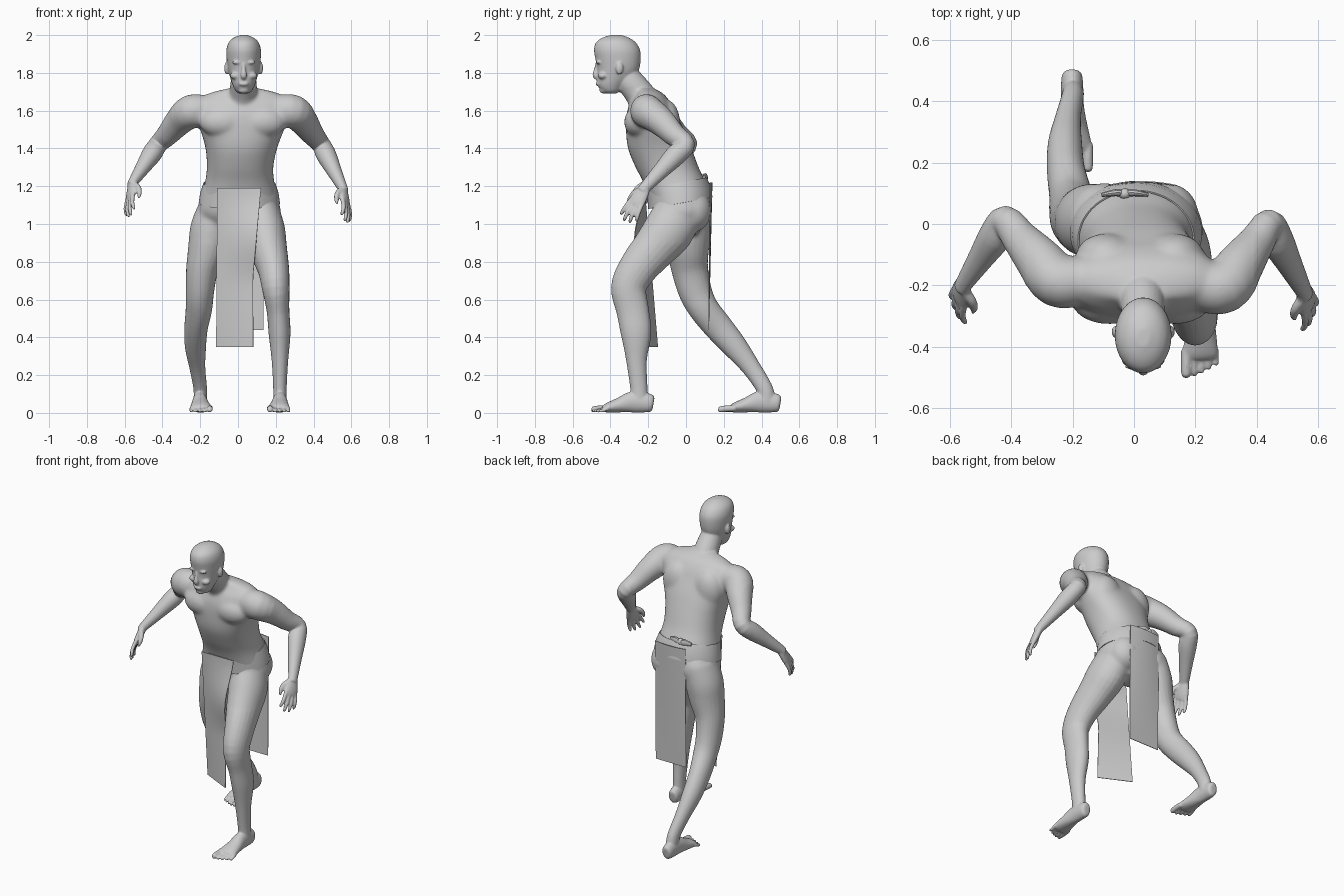
import bpy, bmesh
from math import sin, cos, pi
from mathutils import Vector as V, Matrix

if "Cube" in bpy.data.objects:
    bpy.data.objects.remove(bpy.data.objects["Cube"])

X, Y, Z = V((1, 0, 0)), V((0, 1, 0)), V((0, 0, 1))


def loft(bm, secs, ref=X, axis=None, power=1.0, n=24, sub=4):
    """Closed tube through (x, y, z, side radius, depth radius) sections, splined."""
    pts = []
    for i in range(len(secs) - 1):
        p = [secs[min(max(k, 0), len(secs) - 1)] for k in (i - 1, i, i + 1, i + 2)]
        for j in range(sub + (i == len(secs) - 2)):
            t = j / sub
            pts.append([0.5 * (2 * b + (c - a) * t + (2 * a - 5 * b + 4 * c - d) * t * t
                               + (3 * b - a - 3 * c + d) * t ** 3) for a, b, c, d in zip(*p)])
    rings = []
    for i, p in enumerate(pts):
        tan = axis or (V(pts[min(i + 1, len(pts) - 1)][:3]) - V(pts[max(i - 1, 0)][:3])).normalized()
        side = (ref - tan * ref.dot(tan)).normalized()
        deep = tan.cross(side)
        ring = []
        for k in range(n):
            c, s = cos(2 * pi * k / n), sin(2 * pi * k / n)
            c, s = (abs(v) ** power * (1 if v > 0 else -1) for v in (c, s))
            ring.append(bm.verts.new(V(p[:3]) + side * c * p[3] + deep * s * p[4]))
        rings.append(ring)
    for r, q in zip(rings, rings[1:]):
        for k in range(n):
            bm.faces.new((r[k], r[(k + 1) % n], q[(k + 1) % n], q[k]))
    bm.faces.new(rings[0][::-1])
    bm.faces.new(rings[-1])


def ball(bm, c, r):
    bmesh.ops.create_icosphere(bm, subdivisions=3, radius=1,
                               matrix=Matrix.Translation(c) @ Matrix.Diagonal((*r, 1)))


def extents(rows):
    """Horizontal sections from (z, x min, x max, y front, y back)."""
    return [((a + b) / 2, (f + k) / 2, z, (b - a) / 2, (k - f) / 2) for z, a, b, f, k in rows]


def finish(name, bm, remesh=False, thick=0):
    bmesh.ops.recalc_face_normals(bm, faces=bm.faces)
    me = bpy.data.meshes.new(name)
    bm.to_mesh(me)
    bm.free()
    ob = bpy.data.objects.new(name, me)
    bpy.context.collection.objects.link(ob)
    bpy.ops.object.select_all(action='DESELECT')
    bpy.context.view_layer.objects.active = ob
    ob.select_set(True)
    if remesh:
        m = ob.modifiers.new("merge", 'REMESH')
        m.mode, m.voxel_size = 'VOXEL', 0.0055
        bpy.ops.object.modifier_apply(modifier=m.name)
        # blend the muscles of the trunk and shoulders more than face, hands and feet
        trunk = ob.vertex_groups.new(name="trunk")
        trunk.add([v.index for v in ob.data.vertices if .9 < v.co.z < 1.72
                   and v.co.y > -.365 and abs(v.co.x - .02) < .37], 1, 'REPLACE')
        m = ob.modifiers.new("blend", 'SMOOTH')
        m.factor, m.iterations, m.vertex_group = 0.5, 60, "trunk"
        m = ob.modifiers.new("soften", 'SMOOTH')
        m.factor, m.iterations = 0.5, 4
        m = ob.modifiers.new("lighten", 'DECIMATE')
        m.ratio = 0.35
    if thick:
        m = ob.modifiers.new("thickness", 'SOLIDIFY')
        m.thickness, m.offset = thick, 0
    for m in list(ob.modifiers):
        bpy.ops.object.modifier_apply(modifier=m.name)
    if remesh:
        bpy.ops.object.shade_smooth()
    else:
        bpy.ops.object.shade_smooth_by_angle()
    return ob


body = bmesh.new()

# torso, leaning forward
loft(body, extents([
    (0.94, -.09, .10, -.09, .06), (1.04, -.20, .22, -.165, .115), (1.13, -.198, .213, -.19, .13),
    (1.22, -.175, .193, -.225, .105), (1.30, -.165, .187, -.267, .067), (1.40, -.172, .207, -.307, .03),
    (1.50, -.20, .245, -.318, -.01), (1.58, -.225, .275, -.315, -.05), (1.64, -.22, .28, -.295, -.08),
    (1.69, -.16, .22, -.262, -.12), (1.72, -.04, .10, -.255, -.175)]), axis=Z, power=.88, n=40)
for s in (-1, 1):
    ball(body, (.025 + s * .105, -.252, 1.54), (.125, .076, .085))   # chest muscle
    ball(body, (.02 + s * .11, -.105, 1.53), (.10, .075, .13))       # shoulder blade
    ball(body, (.005 + s * .10, .035, 1.07), (.105, .10, .115))      # buttock

# neck and head
loft(body, [(.025, -.20, 1.60, .11, .09), (.027, -.24, 1.68, .078, .079),
            (.03, -.30, 1.76, .067, .072), (.03, -.34, 1.84, .05, .055)])
loft(body, extents([(z, .03 - w, .03 + w, f, k) for z, w, f, k in (
    (1.69, .02, -.42, -.37), (1.703, .042, -.445, -.35), (1.735, .058, -.468, -.32),
    (1.78, .073, -.472, -.27), (1.82, .083, -.471, -.248), (1.87, .09, -.479, -.24),
    (1.92, .092, -.487, -.243), (1.96, .08, -.477, -.265), (1.985, .055, -.445, -.30),
    (2.0, .02, -.40, -.34))]), axis=Z, n=32)
loft(body, [(.03, -.466, 1.86, .008, .01), (.03, -.474, 1.82, .010, .013),
            (.03, -.480, 1.787, .017, .015), (.03, -.470, 1.77, .010, .01)])
ball(body, (.03, -.466, 1.742), (.026, .012, .012))                  # lips
ball(body, (.03, -.432, 1.708), (.03, .026, .018))                   # chin
for s in (-1, 1):
    ball(body, (.03 + s * .09, -.352, 1.825), (.013, .02, .034))     # ear
    ball(body, (.03 + s * .033, -.463, 1.855), (.03, .013, .009))    # brow
    ball(body, (.03 + s * .042, -.44, 1.785), (.03, .026, .02))      # cheek


# arms and hands
def arm(s, shoulder, elbow, wrist):
    S, E, W = V(shoulder), V(elbow), V(wrist)
    mix = lambda a, b, t: a.lerp(b, t)
    loft(body, [(*p, a, b) for p, a, b in (
        (S - X * s * .16, .06, .07), (S - X * s * .08, .08, .086), (S, .088, .09),
        (mix(S, E, .35) + Z * .01, .078, .077), (mix(S, E, .7), .061, .061), (E, .05, .05),
        (mix(E, W, .25), .056, .053), (mix(E, W, .6), .044, .041), (W, .031, .027),
        (mix(E, W, 1.1), .028, .022))], ref=Y)
    d = V((s * .17, -.5, -.85)).normalized()
    w = V((-s * .42, -.78, .46))
    inward = V((-s * .9, .45, 0))
    K = W + d * .10
    loft(body, [(*(W + d * t), a, b) for t, a, b in (
        (-.01, .027, .021), (.03, .038, .022), (.08, .046, .02), (.112, .042, .014))], ref=w)
    for i, length in enumerate((.10, .12, .113, .09)):
        o = .036 - .024 * i
        B = K + w * o
        e = (d + w * o * 4).normalized()
        loft(body, [(*p, r, r) for p, r in (
            (B - e * .02, .012), (B + e * length * .45, .0115),
            (B + e * length * .85 + inward * .012, .010), (B + e * length + inward * .022, .006))],
            ref=Y, n=12)
    T = W + d * .03 + w * .02
    loft(body, [(*p, r, r) for p, r in (
        (T, .018), (T + d * .035 + w * .028 + inward * .018, .0155),
        (T + d * .075 + w * .036 + inward * .028, .0125), (T + d * .105 + w * .034 + inward * .03, .006))],
        ref=Y, n=12)


arm(1, (.295, -.205, 1.595), (.44, -.002, 1.42), (.552, -.215, 1.195))
arm(-1, (-.25, -.185, 1.595), (-.42, .01, 1.425), (-.553, -.192, 1.225))

# front leg, then trailing leg
loft(body, [(.11, -.02, 1.10, .098, .125), (.137, -.09, .97, .112, .134), (.16, -.17, .87, .10, .118),
            (.188, -.258, .76, .083, .102), (.20, -.303, .66, .073, .094), (.212, -.282, .54, .06, .086),
            (.22, -.264, .42, .058, .081), (.222, -.262, .28, .044, .055), (.222, -.25, .14, .036, .046),
            (.222, -.245, .05, .036, .045)])
loft(body, [(-.105, .01, 1.10, .098, .12), (-.14, .01, .98, .112, .122), (-.162, .01, .87, .103, .112),
            (-.19, .02, .76, .085, .097), (-.202, .05, .64, .075, .088), (-.207, .095, .55, .07, .08),
            (-.222, .175, .45, .062, .076), (-.225, .26, .35, .056, .066), (-.215, .345, .24, .042, .05),
            (-.20, .415, .13, .036, .044), (-.20, .43, .06, .036, .045)])


# feet
def foot(s, dx, dy):
    place = lambda rows: [(s * x + dx, y + dy, z, a, b) for x, y, z, a, b in rows]
    loft(body, place([(.222, -.172, .05, .018, .03), (.222, -.19, .052, .034, .048),
                      (.222, -.28, .058, .038, .056), (.22, -.35, .042, .048, .04),
                      (.216, -.415, .027, .058, .026), (.216, -.438, .019, .052, .016)]))
    for i, (tip, r) in enumerate(((-.502, .017), (-.497, .0105), (-.488, .010), (-.476, .0098), (-.463, .0095))):
        x = .174 + .0235 * i - (.004 if i == 0 else 0)
        loft(body, place([(x, -.41, .025, r, r), (x, tip + .025, r + .004, r, r),
                          (x, tip + .006, r, r * .85, r * .85), (x, tip, r, r * .4, r * .4)]), n=12)


foot(1, 0, 0)
foot(-1, .02, .672)
finish("body", body, remesh=True)

# waist band, higher at the back
bm = bmesh.new()
N, rows = 56, []
for h, rx, ry, cy in ((-.055, .213, .168, -.03), (0, .205, .166, -.036), (.05, .188, .160, -.052)):
    rows.append([bm.verts.new((.007 + rx * cos(2 * pi * k / N), cy + ry * sin(2 * pi * k / N),
                               1.165 + h + .03 * sin(2 * pi * k / N))) for k in range(N)])
for r, q in zip(rows, rows[1:]):
    for k in range(N):
        bm.faces.new((r[k], r[(k + 1) % N], q[(k + 1) % N], q[k]))
finish("waist_band", bm, thick=.005)

# knot at the back of the band
bm = bmesh.new()
for s in (-1, 1):
    loft(bm, [(-.03, .10, 1.235, .012, .012), (-.03 + s * .03, .102, 1.25, .02, .012),
              (-.03 + s * .075, .095, 1.245, .012, .007)], ref=Z, n=10)
ball(bm, (-.03, .098, 1.245), (.02, .018, .022))
finish("band_knot", bm)


# hanging cloth panels
def panel(name, shape, nu=8, nv=24):
    bm = bmesh.new()
    g = [[bm.verts.new(shape(i / nu, j / nv)) for i in range(nu + 1)] for j in range(nv + 1)]
    for j in range(nv):
        for i in range(nu):
            bm.faces.new((g[j][i], g[j][i + 1], g[j + 1][i + 1], g[j + 1][i]))
    finish(name, bm, thick=.004)


def front_shape(u, v):
    left, right = -.11 - .005 * v, .122 - .042 * min(1, v * 1.8)
    bulge = .045 * u * sin(pi * min(1, v * 1.6)) ** 2
    y = -.22 + v * (.07 - .095 * u) - bulge
    return left + (right - left) * u, y, 1.19 - .84 * v


def back_shape(u, v):
    return -.085 + .22 * u, .138 - .018 * v - .012 * (2 * u - 1) ** 2 * (1 - v), 1.22 - .78 * v


panel("front_cloth", front_shape)
panel("back_cloth", back_shape)
